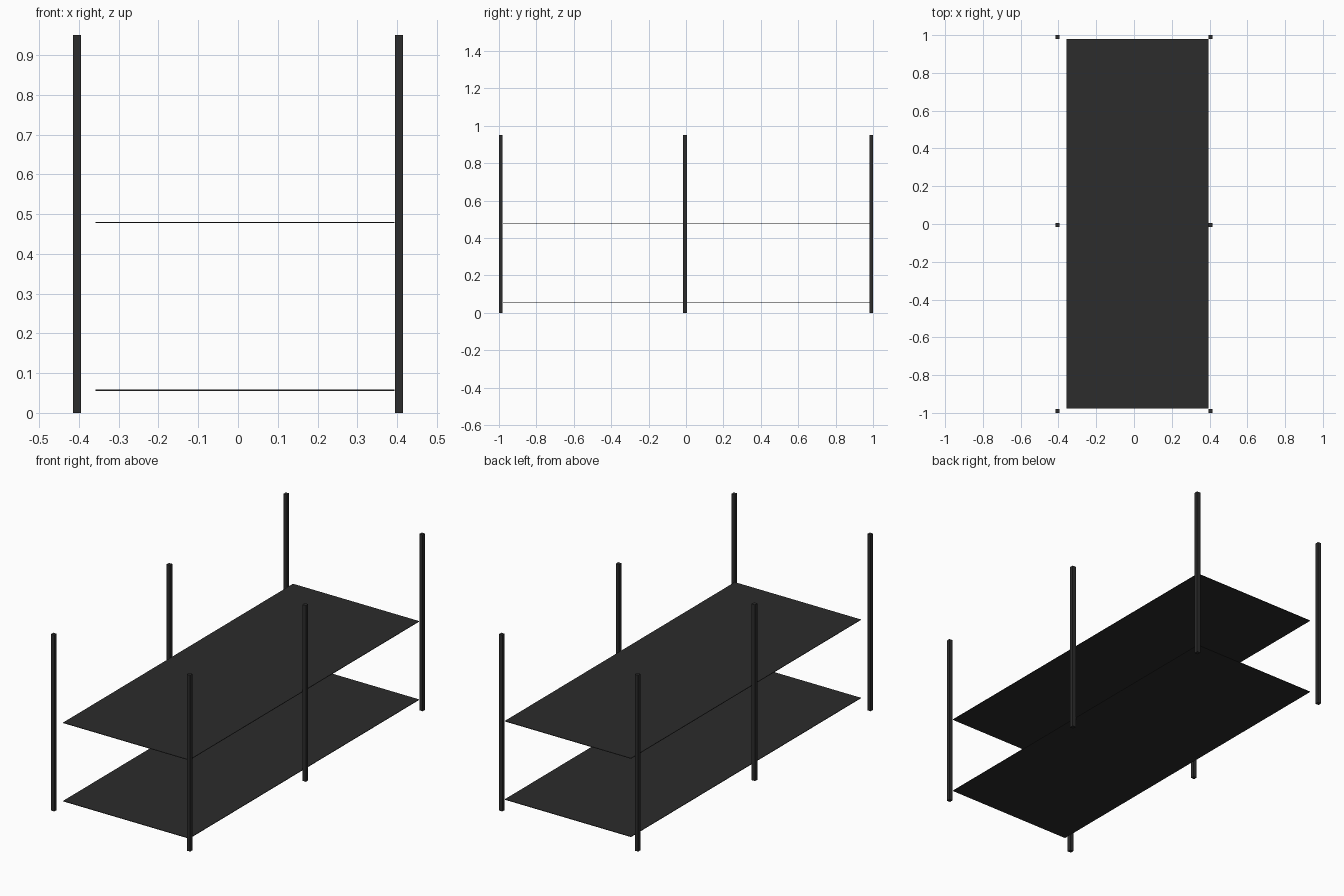
import bpy

if "Cube" in bpy.data.objects:
    bpy.data.objects.remove(bpy.data.objects["Cube"])

# dark metal finish
dark = bpy.data.materials.new("dark_metal")
dark.diffuse_color = (0.025, 0.025, 0.025, 1)
dark.use_nodes = True
dark.node_tree.nodes["Principled BSDF"].inputs["Base Color"].default_value = dark.diffuse_color


def box(name, lo, hi):
    """Box spanning two opposite corners."""
    bpy.ops.mesh.primitive_cube_add(size=1, location=[(a + b) / 2 for a, b in zip(lo, hi)])
    ob = bpy.context.object
    ob.name = name
    ob.scale = [b - a for a, b in zip(lo, hi)]
    bpy.ops.object.transform_apply(location=False, rotation=False, scale=True)
    ob.data.materials.append(dark)
    return ob


# six square uprights
H = 0.0102
for side, x in (("left", -0.405), ("right", 0.405)):
    for place, y in (("front", -0.99), ("middle", -0.005), ("back", 0.99)):
        box(f"{place}_{side}_post", (x - H, y - H, 0), (x + H, y + H, 0.95))

# two thin shelves, set flush to the right-hand posts
for name, z in (("lower_shelf", 0.057), ("upper_shelf", 0.479)):
    box(name, (-0.358, -0.978, z - 0.0015), (0.394, 0.98, z + 0.0015))
